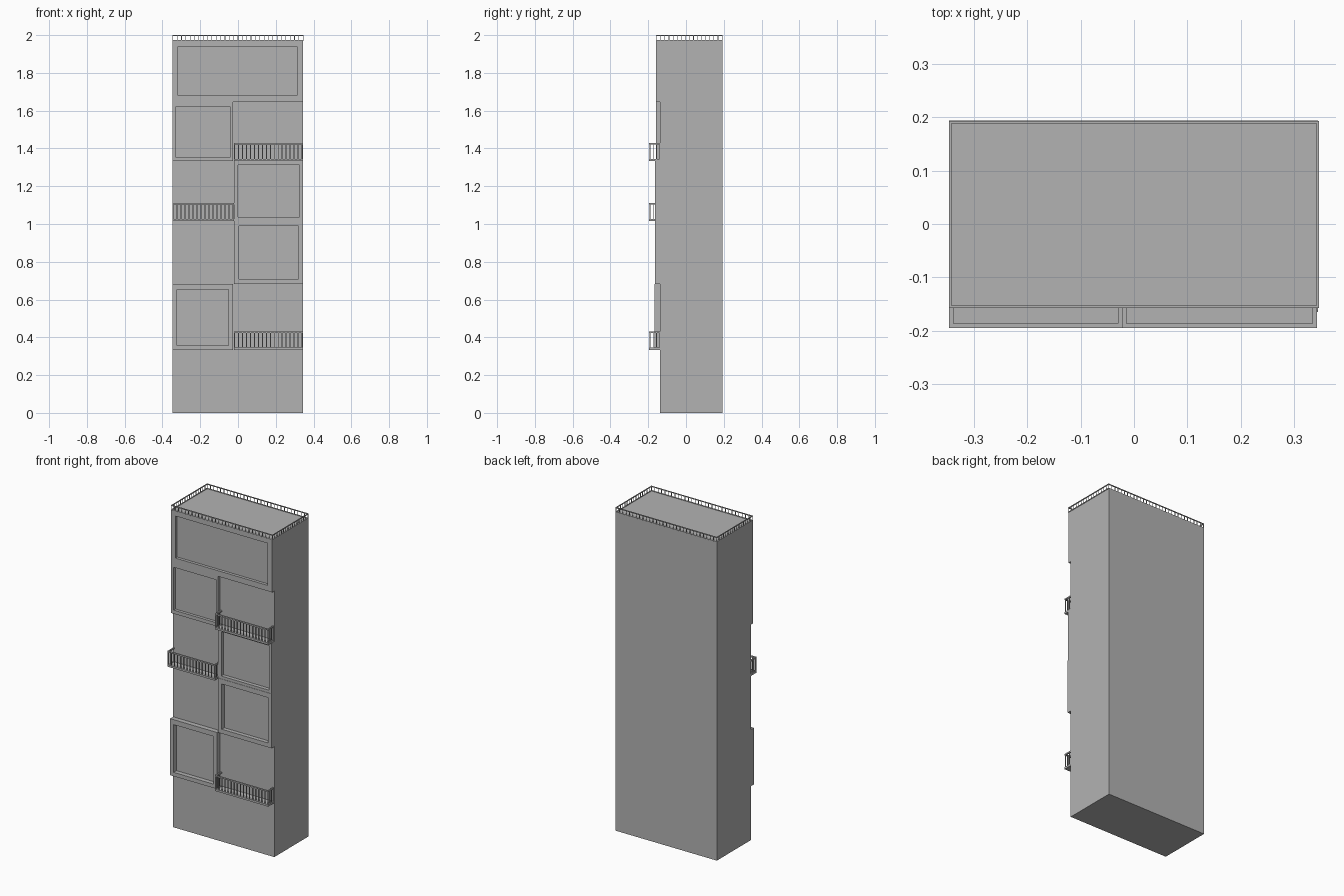
import bpy
import bmesh
from mathutils import Vector, Matrix

cube = bpy.data.objects.get("Cube")
if cube:
    bpy.data.objects.remove(cube)

grey = bpy.data.materials.new("concrete_grey")
grey.use_nodes = True
grey.diffuse_color = (0.45, 0.45, 0.45, 1)
grey.node_tree.nodes["Principled BSDF"].inputs["Base Color"].default_value = grey.diffuse_color

LEFT, RIGHT, SPLIT = -0.347, 0.345, -0.022
WALL, BACK, ROOF = -0.138, 0.194, 1.97


def finish(name, bm):
    bmesh.ops.recalc_face_normals(bm, faces=bm.faces)
    mesh = bpy.data.meshes.new(name)
    bm.to_mesh(mesh)
    bm.free()
    mesh.materials.append(grey)
    obj = bpy.data.objects.new(name, mesh)
    bpy.context.collection.objects.link(obj)


def box(bm, low, high):
    low, high = Vector(low), Vector(high)
    bmesh.ops.create_cube(bm, size=1, matrix=Matrix.Translation((low + high) / 2)
                          @ Matrix.Diagonal((*(high - low), 1)))


def bay(name, x0, x1, z0, z1, front, window):
    """Projecting wall bay with a recessed window."""
    bm = bmesh.new()
    pane = WALL - 0.002

    def ring(a, b, c, d, y):
        return [bm.verts.new((x, y, z)) for x, z in ((a, c), (b, c), (b, d), (a, d))]

    rings = [ring(x0, x1, z0, z1, WALL + 0.002), ring(x0, x1, z0, z1, front),
             ring(*window, front), ring(*window, pane)]
    for outer, inner in zip(rings, rings[1:]):
        for i in range(4):
            j = (i + 1) % 4
            bm.faces.new((outer[i], outer[j], inner[j], inner[i]))
    bm.faces.new(rings[-1])
    bm.faces.new(reversed(rings[0]))
    finish(name, bm)


def railing(bm, start, end, z0, z1, count, post, rail):
    """Top and bottom rails with evenly spaced posts along a straight run."""
    a, b = Vector(start), Vector(end)
    low = Vector((min(a.x, b.x), min(a.y, b.y)))
    high = Vector((max(a.x, b.x), max(a.y, b.y)))
    half = Vector((rail / 2, rail / 2))
    for z in (z0, z1 - rail):
        box(bm, (*(low - half), z), (*(high + half), z + rail))
    for i in range(count + 1):
        p = a.lerp(b, i / count)
        box(bm, (p.x - post / 2, p.y - post / 2, z0),
            (p.x + post / 2, p.y + post / 2, z1 - rail / 2))


def balcony(name, x0, x1, z):
    """Floor slab with railing on three sides."""
    bm = bmesh.new()
    front, inset = -0.195, 0.004
    box(bm, (x0, front, z), (x1, WALL, z + 0.01))
    fl, fr = (x0 + inset, front + inset), (x1 - inset, front + inset)
    bl, br = (x0 + inset, WALL), (x1 - inset, WALL)
    for start, end, count in ((fl, fr, round((x1 - x0) / 0.021)), (fl, bl, 3), (fr, br, 3)):
        railing(bm, start, end, z + 0.004, z + 0.097, count, 0.005, 0.008)
    finish(name, bm)


# Main tower
bm = bmesh.new()
box(bm, (LEFT, WALL, 0), (RIGHT, BACK, ROOF))
finish("tower_body", bm)

# Window bays
bay("penthouse_bay", LEFT, RIGHT, 1.645, ROOF, -0.158, (-0.318, 0.313, 1.68, 1.94))
bay("upper_right_bay", LEFT, SPLIT - 0.004, 1.333, 1.645, -0.158, (-0.33, -0.04, 1.355, 1.62))
bay("upper_left_bay", SPLIT, RIGHT, 1.02, 1.333, -0.163, (0.0, 0.325, 1.037, 1.312))
bay("middle_left_bay", SPLIT, RIGHT, 0.683, 1.02, -0.165, (0.004, 0.32, 0.71, 0.99))
bay("lower_right_bay", LEFT, SPLIT - 0.004, 0.333, 0.683, -0.168, (-0.323, -0.05, 0.357, 0.652))

# Balconies
balcony("upper_left_balcony", SPLIT, RIGHT - 0.002, 1.333)
balcony("middle_right_balcony", LEFT, SPLIT, 1.015)
balcony("lower_left_balcony", SPLIT, RIGHT - 0.002, 0.333)

# Roof railing
bm = bmesh.new()
corners = [(LEFT + 0.002, -0.155), (RIGHT, -0.155), (RIGHT, BACK - 0.003), (LEFT + 0.002, BACK - 0.003)]
for i, count in enumerate((30, 16, 30, 16)):
    railing(bm, corners[i], corners[(i + 1) % 4], ROOF - 0.002, 2.0, count, 0.003, 0.005)
finish("roof_railing", bm)
